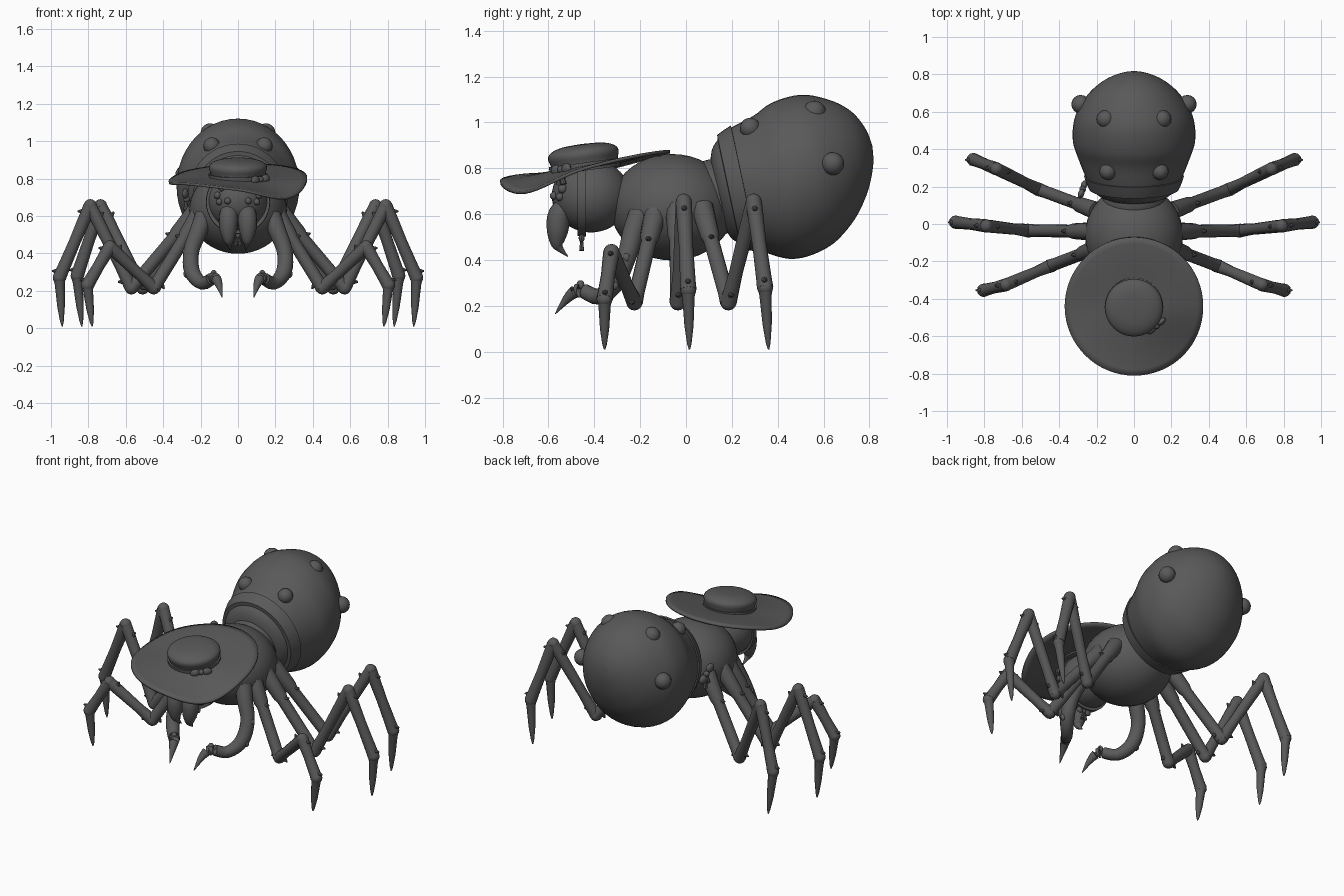
import bpy, bmesh, math
from mathutils import Vector, Matrix

if "Cube" in bpy.data.objects:
    bpy.data.objects.remove(bpy.data.objects["Cube"])

V = Vector
X, Y, Z = V((1, 0, 0)), V((0, 1, 0)), V((0, 0, 1))
grey = bpy.data.materials.new("dark_grey")
grey.use_nodes = True
grey.diffuse_color = (0.1, 0.1, 0.1, 1)
grey.node_tree.nodes["Principled BSDF"].inputs["Base Color"].default_value = (0.1, 0.1, 0.1, 1)


def finish(name, bm, mirror=False, thick=0, angle=40):
    bmesh.ops.remove_doubles(bm, verts=bm.verts, dist=0.00001)
    bmesh.ops.recalc_face_normals(bm, faces=bm.faces)
    me = bpy.data.meshes.new(name)
    bm.to_mesh(me)
    bm.free()
    me.materials.append(grey)
    ob = bpy.data.objects.new(name, me)
    bpy.context.collection.objects.link(ob)
    bpy.ops.object.select_all(action='DESELECT')
    ob.select_set(True)
    bpy.context.view_layer.objects.active = ob
    bpy.ops.object.shade_smooth_by_angle(angle=math.radians(angle))
    if mirror:
        ob.modifiers.new("mirror", 'MIRROR')
    if thick:
        mod = ob.modifiers.new("thickness", 'SOLIDIFY')
        mod.thickness, mod.offset = thick, 0
    return ob


def loft(bm, rings, sides=16, caps=True):
    """Skin a list of elliptical rings given as (centre, u axis, v axis)."""
    loops = []
    for c, u, v in rings:
        angles = [math.tau * i / sides for i in range(sides)]
        loops.append([bm.verts.new(c + u * math.cos(a) + v * math.sin(a)) for a in angles])
    for a, b in zip(loops, loops[1:]):
        for i in range(sides):
            j = (i + 1) % sides
            bm.faces.new((a[i], a[j], b[j], b[i]))
    if caps:
        bm.faces.new(loops[0])
        bm.faces.new(loops[-1])


def spline(rows, n=4):
    """Catmull-Rom interpolation of rows of numbers."""
    rows = [V(r) for r in rows]
    p = [rows[0]] + rows + [rows[-1]]
    out = []
    for a, b, c, d in zip(p, p[1:], p[2:], p[3:]):
        for k in range(n):
            t = k / n
            out.append(0.5 * (2 * b + (c - a) * t + (2 * a - 5 * b + 4 * c - d) * t * t
                              + (3 * b - a - 3 * c + d) * t ** 3))
    return out + [rows[-1]]


def tube(bm, pts, radii, sides=12):
    pts = [V(p) for p in pts]
    rings = []
    for i, (p, r) in enumerate(zip(pts, radii)):
        d = (pts[min(i + 1, len(pts) - 1)] - pts[max(i - 1, 0)]).normalized()
        u = d.cross(Y if abs(d.y) < 0.8 else X).normalized()
        rings.append((p, u * r, d.cross(u) * r))
    loft(bm, rings, sides)


def ball(bm, c, r, rot=None, seg=16):
    m = Matrix.Translation(c) @ (rot or Matrix()) @ Matrix.Diagonal((*r, 1))
    bmesh.ops.create_uvsphere(bm, u_segments=seg, v_segments=seg // 2 + 2, radius=1, matrix=m)


def ellipsoid(name, c, r, mirror=False, seg=40):
    bm = bmesh.new()
    ball(bm, c, r, seg=seg)
    return finish(name, bm, mirror)


def bow(name, c, along, s):
    """Two loops, a knot and two short tails, hanging at c."""
    bm = bmesh.new()
    c, along = V(c), V(along).normalized()
    rot = along.to_track_quat('X', 'Z').to_matrix().to_4x4()
    ball(bm, c, (s * .3, s * .3, s * .3), rot, 12)
    for k in (-1, 1):
        ball(bm, c + along * k * s * .65, (s * .5, s * .28, s * .42), rot, 12)
        tube(bm, [c, c + along * k * s * .3 - Z * s * 1.2], [s * .12, s * .24], 8)
    return finish(name, bm)


# Abdomen: rings along an axis tilted upward to the rear
axis, up = V((0, .978, .208)), V((0, -.208, .978))


def body_ring(t, o, r):
    return V((0, .2, .7)) + axis * t + up * o, X * r * .95, up * r


bm = bmesh.new()
shape = [(-.08, 0, .08), (-.05, 0, .19), (0, 0, .242), (.05, 0, .27), (.16, -.015, .317),
         (.24, -.005, .343), (.33, .008, .343), (.41, .02, .322), (.5, .035, .265),
         (.56, .05, .205), (.6, .06, .145), (.63, .065, .07), (.64, .067, .002)]
loft(bm, [body_ring(*r) for r in spline(shape)], 48)
finish("abdomen", bm)

# Ribbon round the front of the abdomen with a bow on one side
bm = bmesh.new()
loft(bm, [body_ring(*r) for r in ((-.015, 0, .22), (-.012, 0, .253), (.02, 0, .268),
                                  (.055, 0, .281), (.058, 0, .25))], 48)
finish("waist_ribbon", bm, angle=30)
bow("waist_bow", (-.275, .185, .69), (.15, .45, -.6), .06)

# Low bumps on the abdomen
bm = bmesh.new()
for c, r in (((.15, .56, 1.045), .05), ((.285, .64, .82), .05), ((.14, .28, .975), .045)):
    ball(bm, c, (r, r, r))
finish("abdomen_bumps", bm, True)

# Thorax, waist and head
ellipsoid("thorax", (0, -.06, .63), (.262, .27, .232))
ellipsoid("waist", (0, .12, .67), (.17, .14, .17))
ellipsoid("head", (0, -.415, .68), (.165, .17, .16))

# Eyes laid on the head surface
bm = bmesh.new()
for x, z, r in ((.11, .71, .02), (.085, .75, .02), (.1, .675, .018), (.055, .68, .018)):
    y = -.415 - .17 * math.sqrt(1 - (x / .165) ** 2 - ((z - .68) / .16) ** 2)
    ball(bm, (x, y, z), (r, r, r), seg=12)
finish("eyes", bm, True)

# Jaws with curved fangs
bm = bmesh.new()
path = spline([(.04, -.5, .66, .04), (.05, -.55, .6, .05), (.052, -.56, .53, .047),
               (.05, -.562, .475, .03), (.047, -.55, .45, .016), (.04, -.515, .415, .002)])
tube(bm, [p[:3] for p in path], [p[3] for p in path], 16)
finish("jaws", bm, True)

# Feelers curling in front
bm = bmesh.new()
path = spline([(.18, -.2, .6, .05), (.21, -.23, .52, .047), (.25, -.26, .41, .042),
               (.245, -.31, .3, .042), (.19, -.38, .24, .035), (.13, -.46, .268, .032),
               (.105, -.51, .24, .022), (.085, -.57, .165, .002)])
tube(bm, [p[:3] for p in path], [p[3] for p in path], 14)
for c in ((.28, -.26, .41), (.275, -.31, .29), (.13, -.46, .29)):
    ball(bm, c, (.018, .018, .022), seg=10)
finish("feelers", bm, True)

# Legs: hip, low bend, knee, ankle, foot
legs = {"front": [(.2, -.13, .62), (.45, -.225, .215), (.685, -.325, .435), (.805, -.355, .23), (.78, -.355, .01)],
        "middle": [(.22, -.04, .63), (.57, -.035, .215), (.79, -.01, .655), (.955, .01, .27), (.94, .015, .01)],
        "back": [(.2, .07, .63), (.51, .185, .215), (.735, .295, .655), (.86, .345, .28), (.835, .36, .01)]}
segments = [[(0, .05), (.3, .042), (.35, .034), (.9, .034), (1, .037)],
            [(0, .036), (.3, .03), (.85, .034), (1, .034)],
            [(0, .036), (.5, .031), (.9, .034), (1, .036)],
            [(0, .034), (.12, .027), (.6, .02), (.9, .01), (1, .003)]]
for name, joints in legs.items():
    bm = bmesh.new()
    joints = [V(j) for j in joints]
    for a, b, prof in zip(joints, joints[1:], segments):
        tube(bm, [a.lerp(b, t) for t, r in prof], [r for t, r in prof])
    for j in joints[1:4]:
        ball(bm, j, (.035, .035, .035), seg=12)
    # Blunt spurs beside the joints
    for i, t, d in ((0, .35, 1), (0, .92, -1), (1, .1, 1), (1, .85, -1), (2, .1, 1), (2, .93, 1)):
        a, b = joints[i], joints[i + 1]
        side = (b - a).cross(Y).normalized()
        if side.x * d < 0:
            side = -side
        p = a.lerp(b, t) + side * .02
        tube(bm, [p, p + side * .03 + (b - a).normalized() * .012], [.018, .004], 8)
    finish(name + "_legs", bm, True)

# Hat brim: flat in the middle, waving at the edge
edge = [.80, .86, .872, .84, .78, .77, .74, .695]
wave = [r[0] for r in spline([(e, 0) for e in edge * 3], 8)][64:128]
bm = bmesh.new()
rows = []
for k in range(9):
    f = k / 8
    r = .1 + .27 * f
    row = []
    for i, e in enumerate(wave):
        a = math.tau * i / len(wave)
        y = r * math.sin(a)
        z = (.805 + .13 * y) * (1 - f ** 1.3) + e * f ** 1.3
        row.append(bm.verts.new((r * math.cos(a), y - .44, z)))
    rows.append(row)
for a, b in zip(rows, rows[1:]):
    for i in range(len(a)):
        bm.faces.new((a[i - 1], a[i], b[i], b[i - 1]))
finish("hat_brim", bm, thick=.014)

# Hat crown and its band
tilt_up, tilt_y = V((0, -.13, .99)), V((0, .99, .13))


def hat_ring(h, r):
    return V((0, -.44, .8)) + tilt_up * h, X * r, tilt_y * r


bm = bmesh.new()
crown = [(0, .143), (.03, .148), (.055, .155), (.075, .15), (.092, .125), (.103, .08), (.107, .002)]
loft(bm, [hat_ring(*r) for r in spline(crown)], 40)
finish("hat_crown", bm)
bm = bmesh.new()
loft(bm, [hat_ring(*r) for r in ((-.01, .14), (-.01, .155), (.025, .157), (.025, .14))], 40)
finish("hat_band", bm, angle=30)
bow("hat_bow", (.12, -.545, .795), (.75, .65, .1), .055)

# Chin strap and its bow
bm = bmesh.new()
loft(bm, [(V((0, y, .675)), X * r, Z * r) for y, r in ((-.472, .15), (-.472, .17), (-.437, .172), (-.437, .15))], 40, False)
finish("chin_strap", bm, angle=30)
bow("chin_bow", (0, -.455, .495), (1, 0, 0), .045)
